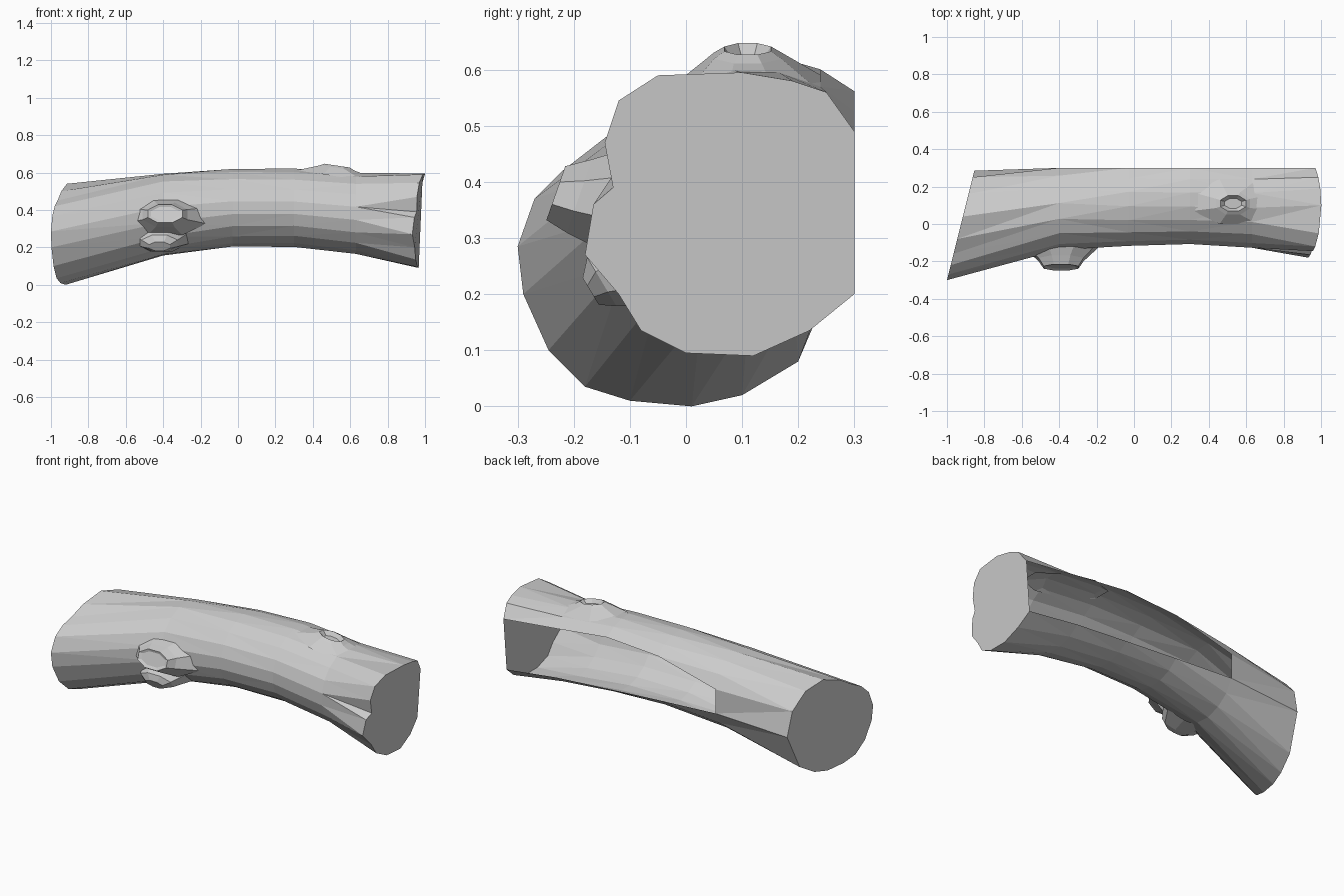
import bpy, bmesh
from math import sin, cos, acos, pi
from mathutils import Vector

if "Cube" in bpy.data.objects:
    bpy.data.objects.remove(bpy.data.objects["Cube"], do_unlink=True)

SIDES = 16
BACK = 0.3  # flat plane where the back is cut open

bark = bpy.data.materials.new("grey_bark")
bark.use_nodes = True
colour = (0.6, 0.6, 0.6, 1)
bark.diffuse_color = colour
bark.node_tree.nodes["Principled BSDF"].inputs["Base Color"].default_value = colour


def finish(name, bm):
    mesh = bpy.data.meshes.new(name)
    bm.to_mesh(mesh)
    bm.free()
    mesh.materials.append(bark)
    obj = bpy.data.objects.new(name, mesh)
    bpy.context.collection.objects.link(obj)
    return obj


def bridge(bm, a, b, skip=None):
    n = len(a)
    for i in range(n):
        if i != skip:
            j = (i + 1) % n
            bm.faces.new((a[i], a[j], b[j], b[i]))


def arc_ring(x, cy, cz, ry, rz):
    """Ellipse starting and ending on the back plane."""
    a = acos((BACK - cy) / ry)
    ring = []
    for k in range(SIDES):
        t = -a - (2 * pi - 2 * a) * k / (SIDES - 1)
        ring.append((x, cy + ry * cos(t), cz + rz * sin(t)))
    return ring


# End outlines (y, z), from the lower back, under the front, to the upper back
right_end = [(.285, .28), (.2, .08), (.1, .02), (.01, 0), (-.1, .01), (-.18, .035),
             (-.245, .1), (-.29, .2), (-.3, .285), (-.27, .37), (-.22, .42),
             (-.16, .45), (-.08, .5), (.04, .54), (.16, .51), (.25, .42)]
left_end = [(.3, .2), (.22, .135), (.12, .09), (0, .095), (-.08, .135), (-.12, .2),
            (-.18, .27), (-.165, .36), (-.13, .39), (-.145, .47), (-.12, .545),
            (-.05, .59), (.1, .595), (.19, .58), (.25, .56), (.3, .49)]

rings = [[(-.925 + .25 * y, y, z) for y, z in right_end],
         arc_ring(-.4, .085, .375, .227, .22),
         arc_ring(-.03, .115, .412, .235, .208),
         arc_ring(.3, .13, .412, .24, .212),
         arc_ring(.63, .115, .382, .245, .218),
         [(.96 + .07 * z - .6 * (y - .1) ** 2, y, z) for y, z in left_end]]

# Log trunk, open along the back
bm = bmesh.new()
loops = [[bm.verts.new(p) for p in ring] for ring in rings]
for i in range(len(loops) - 1):
    bridge(bm, loops[i], loops[i + 1], skip=SIDES - 1 if i else None)
bm.faces.new(loops[0])
bm.faces.new(loops[-1])
bmesh.ops.recalc_face_normals(bm, faces=bm.faces)
bmesh.ops.triangulate(bm, faces=[f for f in bm.faces if len(f.verts) == 4])
finish("log_trunk", bm)


def knot(name, axis, steps, sides=8):
    """Branch stub: steps of (centre, half width, half height), with a closed tip."""
    axis = Vector(axis).normalized()
    up = axis.cross(Vector((1, 0, 0))).normalized()
    side = up.cross(axis)
    bm = bmesh.new()
    loops = []
    for centre, w, h in steps:
        loop = []
        for k in range(sides):
            t = 2 * pi * (k + .5) / sides
            loop.append(bm.verts.new(Vector(centre) + side * (w * cos(t)) + up * (h * sin(t))))
        loops.append(loop)
    for a, b in zip(loops, loops[1:]):
        bridge(bm, a, b)
    tip = bm.faces.new(loops[-1])
    bmesh.ops.recalc_face_normals(bm, faces=bm.faces)
    tip.normal_update()
    if tip.normal.dot(axis) < 0:
        bmesh.ops.reverse_faces(bm, faces=bm.faces)
    finish(name, bm)


# Broken branch stubs on the front and the top
knot("upper_front_knot", (0, -1, .35),
     [((-.39, -.09, .37), .24, .12), ((-.39, -.19, .375), .13, .075),
      ((-.39, -.232, .38), .1, .055), ((-.39, -.225, .38), .08, .04)])
knot("lower_front_knot", (0, -1, -.6),
     [((-.41, -.06, .25), .16, .09), ((-.42, -.15, .222), .105, .055),
      ((-.42, -.17, .205), .06, .03)])
knot("top_knot", (.15, 0, 1),
     [((.56, .12, .575), .27, .13), ((.53, .11, .625), .1, .065),
      ((.53, .11, .637), .075, .045), ((.53, .11, .615), .05, .028)])
